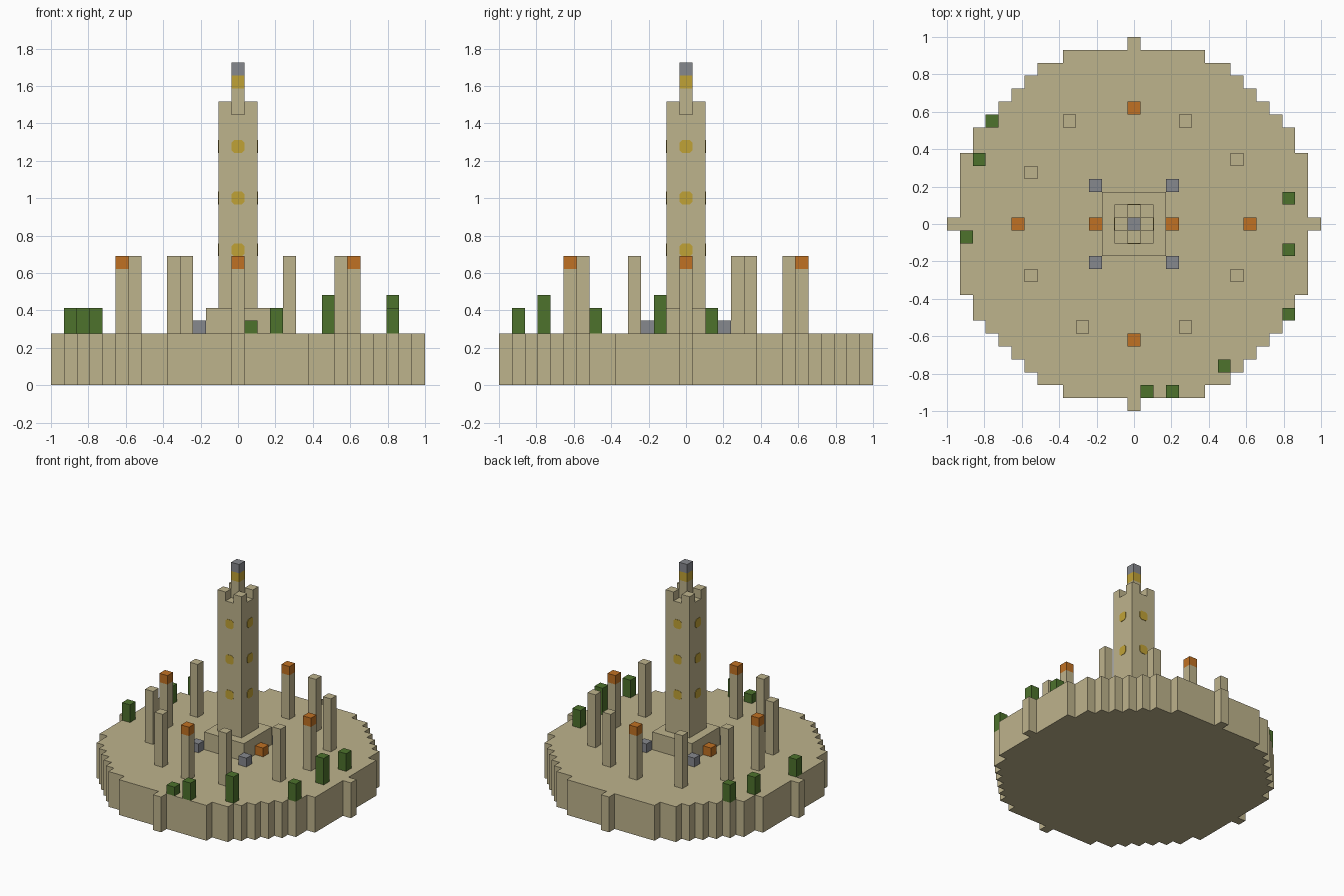
import bpy, bmesh, math
from mathutils import Matrix, Vector

cube = bpy.data.objects.get("Cube")
if cube:
    bpy.data.objects.remove(cube, do_unlink=True)

R = 14                   # island radius in blocks
U = 2 / (2 * R + 1)      # size of one block


def srgb(r, g, b):
    return tuple(((c / 255 + 0.055) / 1.055) ** 2.4 for c in (r, g, b)) + (1,)


def material(name, rgb):
    m = bpy.data.materials.new(name)
    m.use_nodes = True
    m.diffuse_color = srgb(*rgb)
    m.node_tree.nodes["Principled BSDF"].inputs["Base Color"].default_value = m.diffuse_color
    return m


SAND = material("sandstone", (190, 179, 140))
ORANGE = material("flame orange", (192, 113, 35))
GREEN = material("leaf green", (77, 114, 44))
GREY = material("stone grey", (134, 136, 141))
GOLD = material("window gold", (192, 162, 54))


def finish(name, bm, mat):
    bmesh.ops.recalc_face_normals(bm, faces=bm.faces)
    me = bpy.data.meshes.new(name)
    bm.to_mesh(me)
    bm.free()
    me.materials.append(mat)
    ob = bpy.data.objects.new(name, me)
    bpy.context.collection.objects.link(ob)
    return ob


def block(name, x, y, z0, z1, mat, width=1):
    """Square column centred on block (x, y), from layer z0 to layer z1."""
    bm = bmesh.new()
    scale = Matrix.Diagonal((width * U, width * U, (z1 - z0) * U, 1))
    move = Matrix.Translation(Vector((x, y, (z0 + z1) / 2)) * U)
    bmesh.ops.create_cube(bm, size=1, matrix=move @ scale)
    return finish(name, bm, mat)


def prism(name, points, depth, mat):
    """Flat outline in xy extruded along z."""
    bm = bmesh.new()
    face = bm.faces.new([bm.verts.new((x, y, 0)) for x, y in points])
    top = bmesh.ops.extrude_face_region(bm, geom=[face])["geom"]
    verts = [v for v in top if isinstance(v, bmesh.types.BMVert)]
    bmesh.ops.translate(bm, verts=verts, vec=(0, 0, depth))
    return finish(name, bm, mat)


# Stepped round island
right = []
for y in range(-R, R + 1):
    w = (math.isqrt(R * R - y * y) + 0.5) * U
    for p in ((w, (y - 0.5) * U), (w, (y + 0.5) * U)):
        if not right or right[-1] != p:
            right.append(p)
outline = right + [(-x, y) for x, y in reversed(right)]
prism("island", outline, 4 * U, SAND)

# Central tower with corner battlements and a lantern spire
block("tower_plinth", 0, 0, 4, 6, SAND, 5)
block("tower", 0, 0, 6, 21, SAND, 3)
for x in (-1, 1):
    for y in (-1, 1):
        block("battlement", x, y, 21, 22, SAND)
block("spire", 0, 0, 21, 23, SAND)
block("lantern", 0, 0, 23, 24, GOLD)
block("spire_cap", 0, 0, 24, 25, GREY)

# Tower windows: thin plates with clipped corners on all four sides
h, c = U / 2, U / 2 - 0.014
shape = [(h, -c), (h, c), (c, h), (-c, h), (-h, c), (-h, -c), (-c, -h), (c, -h)]
for side in range(4):
    for layer in (10, 14, 18):
        plate = prism("window", shape, 0.003, GOLD)
        turn = Matrix.Rotation(side * math.pi / 2, 4, "Z")
        place = Matrix.Translation((0, -1.5 * U, (layer + 0.5) * U))
        plate.data.transform(turn @ place @ Matrix.Rotation(math.pi / 2, 4, "X"))

# Ring of standing pillars
for x, y in ((8, 5), (4, 8), (-5, 8), (-8, 4), (-8, -4), (-4, -8), (4, -8), (8, -4)):
    block("pillar", x, y, 4, 10, SAND)

# Torch pillars on the four axes
for x, y in ((9, 0), (0, 9), (-9, 0), (0, -9)):
    block("torch_pillar", x, y, 4, 9, SAND)
    block("torch_flame", x, y, 9, 10, ORANGE)

# Stones and embers round the plinth
for x in (-3, 3):
    block("ember", x, 0, 4, 5, ORANGE)
    for y in (-3, 3):
        block("stone", x, y, 4, 5, GREY)

# Shrubs near the rim: position and height in blocks
for x, y, tall in ((-11, 8, 2), (-12, 5, 2), (-13, -1, 2), (12, 2, 2), (12, -2, 3),
                   (12, -7, 2), (7, -11, 3), (1, -13, 1), (3, -13, 2)):
    block("shrub", x, y, 4, 4 + tall, GREEN)
